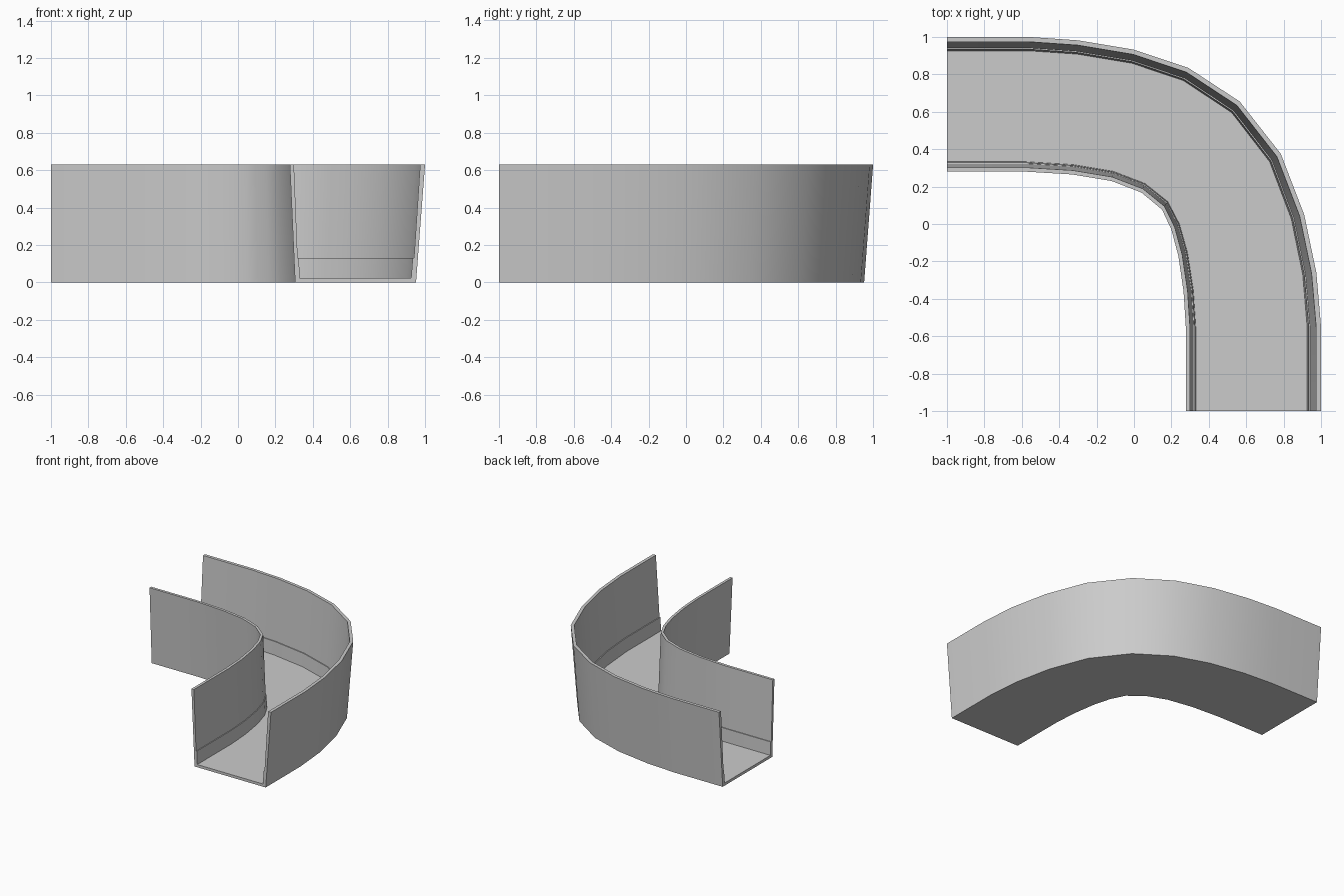
import bpy, bmesh, math
from mathutils import Vector

if "Cube" in bpy.data.objects:
    bpy.data.objects.remove(bpy.data.objects["Cube"])

# Top edges of the bend, outer rim and inner rim, paired station by station
OUTER = [(-1, 1), (-.56, 1), (-.3, .982), (0, .932), (.29, .835), (.565, .655),
         (.785, .375), (.91, .05), (.975, -.26), (1, -.55), (1, -1)]
INNER = [(-1, .28), (-.58, .28), (-.33, .265), (-.12, .23), (.04, .168), (.15, .077),
         (.2, -.03), (.237, -.17), (.265, -.36), (.277, -.55), (.277, -1)]
H, W = .63, .72


def sweep(name, profile):
    """Sweep a closed (distance from outer rim, height) profile round the bend."""
    bm = bmesh.new()
    rings = []
    for o, i in zip(OUTER, INNER):
        o, i = Vector(o), Vector(i)
        ring = []
        for d, z in profile:
            p = o.lerp(i, d / W)
            ring.append(bm.verts.new((p.x, p.y, z)))
        rings.append(ring)
    n = len(profile)
    for a, b in zip(rings, rings[1:]):
        for k in range(n):
            bm.faces.new((a[k], a[(k + 1) % n], b[(k + 1) % n], b[k]))
    bm.faces.new(rings[0])
    bm.faces.new(rings[-1][::-1])
    bmesh.ops.recalc_face_normals(bm, faces=bm.faces)
    mesh = bpy.data.meshes.new(name)
    bm.to_mesh(mesh)
    bm.free()
    obj = bpy.data.objects.new(name, mesh)
    bpy.context.collection.objects.link(obj)
    bpy.ops.object.select_all(action='DESELECT')
    obj.select_set(True)
    bpy.context.view_layer.objects.active = obj
    bpy.ops.object.shade_smooth_by_angle(angle=math.radians(30))
    return obj


# U-shaped channel with walls flaring outwards
sweep("curved_channel", [(0, H), (.048, 0), (W - .028, 0), (W, H),
                         (W - .022, H), (W - .046, .022), (.066, .022), (.026, H)])

# Low skirting strips at the foot of each wall
sweep("outer_skirting", [(.055, .13), (.06, .022), (.074, .022), (.066, .13)])
sweep("inner_skirting", [(W - .036, .13), (W - .040, .022), (W - .053, .022), (W - .048, .13)])
